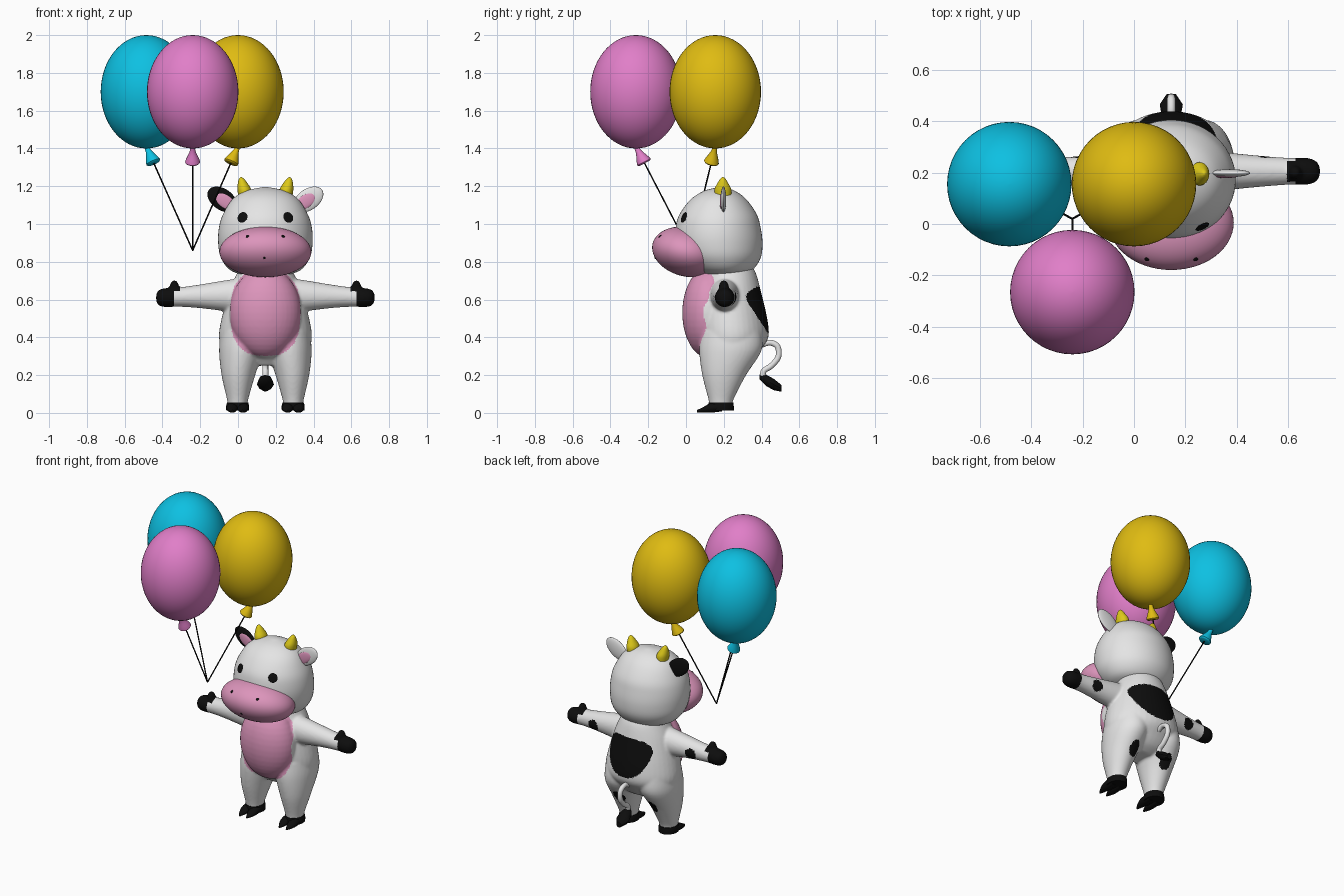
import bpy, bmesh, math
from mathutils import Vector, Matrix

if "Cube" in bpy.data.objects:
    bpy.data.objects.remove(bpy.data.objects["Cube"])

CX = 0.145  # centre line of the animal


def mat(name, r, g, b):
    m = bpy.data.materials.new(name)
    m.diffuse_color = (r, g, b, 1)
    m.use_nodes = True
    m.node_tree.nodes["Principled BSDF"].inputs["Base Color"].default_value = m.diffuse_color
    return m


white = mat("white", 0.78, 0.78, 0.78)
black = mat("black", 0.004, 0.004, 0.004)
skin_pink = mat("skin_pink", 0.72, 0.30, 0.50)
horn_yellow = mat("horn_yellow", 0.72, 0.58, 0.01)
balloon_pink = mat("balloon_pink", 0.75, 0.21, 0.58)
balloon_blue = mat("balloon_blue", 0.004, 0.53, 0.76)
balloon_gold = mat("balloon_gold", 0.74, 0.50, 0.006)


def finish(name, bm, *mats):
    bmesh.ops.recalc_face_normals(bm, faces=bm.faces)
    me = bpy.data.meshes.new(name)
    bm.to_mesh(me)
    bm.free()
    ob = bpy.data.objects.new(name, me)
    bpy.context.collection.objects.link(ob)
    for m in mats:
        me.materials.append(m)
    activate(ob)
    bpy.ops.object.shade_smooth_by_angle(angle=math.radians(50))
    return ob


def activate(ob):
    bpy.ops.object.select_all(action='DESELECT')
    ob.select_set(True)
    bpy.context.view_layer.objects.active = ob


def spline(rows, steps):
    """Smooth curve through the given rows of numbers."""
    out = []
    for i in range(len(rows) - 1):
        p0, p1, p2, p3 = (Vector(rows[min(max(i + k, 0), len(rows) - 1)]) for k in (-1, 0, 1, 2))
        for s in range(steps):
            t = s / steps
            out.append(p1 + 0.5 * t * (p2 - p0 + t * (2 * p0 - 5 * p1 + 4 * p2 - p3
                                                      + t * (3 * (p1 - p2) + p3 - p0))))
    return out + [Vector(rows[-1])]


def loft(bm, rows, axis='z', n=40, steps=5):
    """Elliptical rings; each row is position, centre a, centre b, radius a, radius b."""
    rings = []
    for t, a, b, ra, rb in spline(rows, steps):
        ring = []
        for k in range(n):
            w = 2 * math.pi * k / n
            u, v = a + ra * math.cos(w), b + rb * math.sin(w)
            co = {'z': (u, v, t), 'x': (t, u, v), 'y': (u, t, v)}[axis]
            ring.append(bm.verts.new(co))
        rings.append(ring)
    for r0, r1 in zip(rings, rings[1:]):
        for k in range(n):
            bm.faces.new((r0[k], r0[k - 1], r1[k - 1], r1[k]))
    bm.faces.new(rings[0])
    bm.faces.new(rings[-1])


def ball(bm, c, r, rot=Matrix.Identity(4), seg=40):
    m = Matrix.Translation(c) @ rot @ Matrix.Diagonal((*r, 1))
    bmesh.ops.create_uvsphere(bm, u_segments=seg, v_segments=seg // 2, radius=1, matrix=m)


def tube(name, pts, radius, m, sharp=True):
    cu = bpy.data.curves.new(name, 'CURVE')
    cu.dimensions = '3D'
    cu.bevel_depth, cu.bevel_resolution, cu.use_fill_caps = radius, 3, True
    sp = cu.splines.new('POLY')
    pts = pts if sharp else spline(pts, 8)
    sp.points.add(len(pts) - 1)
    for p, co in zip(sp.points, pts):
        p.co = (*co, 1)
    cu.materials.append(m)
    bpy.context.collection.objects.link(bpy.data.objects.new(name, cu))


# Body: torso, belly, legs and arms fused into one soft skin
bm = bmesh.new()
loft(bm, [(.25, CX, .22, .12, .07), (.28, CX, .235, .17, .11), (.33, CX, .235, .225, .155),
          (.40, CX, .243, .246, .193), (.50, CX, .237, .232, .193), (.65, CX, .23, .19, .165),
          (.74, CX, .23, .15, .14), (.79, CX, .22, .13, .12)])
ball(bm, (CX, .12, .53), (.19, .14, .24))
for s in (-1, 1):
    loft(bm, [(.03, CX + s * .147, .185, .052, .062), (.07, CX + s * .147, .185, .056, .066),
              (.20, CX + s * .143, .202, .089, .116), (.33, CX + s * .128, .235, .117, .165),
              (.43, CX + s * .12, .24, .115, .16)])
    loft(bm, [(CX + s * x, .205, z, ry, rz) for x, z, ry, rz in
              ((.08, .62, .09, .10), (.21, .62, .074, .082), (.35, .617, .060, .062),
               (.46, .613, .052, .051), (.53, .61, .052, .050), (.565, .61, .038, .040),
               (.578, .61, .015, .018))], 'x')
    ball(bm, (CX + s * .482, .2, .66), (.026, .028, .044), seg=20)
body = finish("body", bm, white, black, skin_pink)
rm = body.modifiers.new("fuse", 'REMESH')
rm.mode, rm.voxel_size, rm.use_smooth_shade = 'VOXEL', 0.008, True
sm = body.modifiers.new("soften", 'SMOOTH')
sm.factor, sm.iterations = 0.5, 5
for name in ("fuse", "soften"):
    bpy.ops.object.modifier_apply(modifier=name)


def coat(c):
    """Coat colour index: 0 white, 1 black, 2 pink."""
    x, y, z = c
    d = abs(x - CX)
    if d > .485 or (d > .45 and z > .645):
        return 1                                                    # hands
    if y < .15 and (d / .185) ** 2.6 + (abs(z - .53) / .228) ** 2.6 < 1:
        return 2                                                    # belly
    w = .155 + .3 * (z - .55)
    if y > .28 and (abs(x - .16) / w) ** 2.5 + (abs(z - .545) / .125) ** 2.5 < 1:
        return 1                                                    # back patch
    if y > .2 and ((d - .125) / .035) ** 2 + ((z - .22) / .045) ** 2 < 1:
        return 1                                                    # leg spots
    if y > .21 and ((d - .36) / .038) ** 2 + ((z - .605) / .036) ** 2 < 1:
        return 1                                                    # arm spots
    return 0


for p in body.data.polygons:
    p.material_index = coat(p.center)
    p.use_smooth = True

# Head
bm = bmesh.new()
loft(bm, [(z, CX, (y0 + y1) / 2, rx, (y1 - y0) / 2) for z, y0, y1, rx in
          ((.725, .12, .28, .10), (.755, .04, .35, .185), (.82, -.03, .395, .235),
           (.90, -.058, .405, .25), (.98, -.055, .395, .246), (1.05, -.035, .375, .225),
           (1.13, .025, .32, .175), (1.175, .095, .26, .105), (1.195, .17, .20, .015))], n=56)
head = finish("head", bm, white)

# Muzzle
bm = bmesh.new()
ball(bm, (CX, .005, .852), (.243, .187, .130), Matrix.Rotation(math.radians(-14), 4, 'X'), 56)
muzzle = finish("muzzle", bm, skin_pink)
bpy.context.view_layer.update()


def plate(name, target, x, z, rx, rz):
    """Thin dark disc lying on the front surface of the target."""
    hit, co, nor, _ = target.ray_cast((x, -1, z), (0, 1, 0))
    bm = bmesh.new()
    ball(bm, co, (rx, rz, .004), nor.to_track_quat('Z', 'Y').to_matrix().to_4x4(), 20)
    finish(name, bm, black)


for s, side in ((-1, "left"), (1, "right")):
    # Eyes and nostrils
    plate("eye_" + side, head, CX + s * .121, 1.035, .029, .030)
    plate("nostril_" + side, muzzle, CX + s * .095, .935, .009, .009)
    # Horns, leaning outward
    bm = bmesh.new()
    loft(bm, [(1.15, CX + s * .108, .195, .036, .045), (1.185, CX + s * .112, .195, .036, .044),
              (1.215, CX + s * .120, .195, .026, .029), (1.238, CX + s * .126, .195, .014, .015),
              (1.248, CX + s * .128, .195, .003, .003)], n=24)
    finish("horn_" + side, bm, horn_yellow)
    # Ears with a pink inside
    tilt = Matrix.Rotation(math.radians(-35 * s), 4, 'Y')
    bm = bmesh.new()
    ball(bm, (CX + s * .228, .198, 1.130), (.088, .015, .056), tilt)
    finish("ear_" + side, bm, black if s < 0 else white)
    bm = bmesh.new()
    ball(bm, (CX + s * .212, .187, 1.119), (.060, .008, .034), tilt)
    finish("inner_ear_" + side, bm, skin_pink)
    # Cloven hooves: a rounded block with two pointed toes
    bm = bmesh.new()
    hx = CX + s * .147
    loft(bm, [(.012, hx, .185, .060, .068), (.035, hx, .185, .061, .068),
              (.056, hx, .185, .056, .066)], n=28, steps=2)
    for k in (-1, 1):
        loft(bm, [(.19, hx + k * .029, .032, .030, .024), (.13, hx + k * .029, .026, .030, .025),
                  (.09, hx + k * .028, .016, .022, .014), (.058, hx + k * .026, .009, .005, .006)],
             'y', n=16, steps=3)
    finish("hoof_" + side, bm, black)
plate("mouth", muzzle, CX - .005, .82, .006, .006)

# Tail with a dark tuft
tube("tail", [(CX, .40, .36), (CX, .445, .372), (CX, .485, .350), (CX, .488, .295),
              (CX, .45, .248), (CX, .412, .222), (CX, .405, .180)], .016, white, False)
bm = bmesh.new()
loft(bm, [(.39, CX, .19, .012, .012), (.425, CX, .172, .038, .030), (.465, CX, .150, .045, .030),
          (.505, CX, .130, .018, .018)], 'y', n=8, steps=1)
finish("tail_tuft", bm, black)

# Balloons: envelope, flared knot and string meeting at one point
grip = Vector((-.24, .02, .86))
for side, x, y, m in (("blue", -.485, .155, balloon_blue), ("pink", -.24, -.265, balloon_pink),
                      ("gold", 0, .155, balloon_gold)):
    bm = bmesh.new()
    loft(bm, [(1.70 + .30 * math.sin(a), x, y, .242 * math.cos(a), .242 * math.cos(a))
              for a in (math.radians(-89.5 + 179 * i / 32) for i in range(33))], n=48, steps=1)
    finish("balloon_" + side, bm, m)
    top = Vector((x, y, 1.41))
    down = (grip - top).normalized()
    bm = bmesh.new()
    loft(bm, [(0, 0, 0, .012, .012), (.03, 0, 0, .016, .016), (.065, 0, 0, .030, .030),
              (.092, 0, 0, .040, .040), (.100, 0, 0, .030, .030)], n=20, steps=2)
    bm.transform(Matrix.Translation(top) @ down.to_track_quat('Z', 'Y').to_matrix().to_4x4())
    finish("knot_" + side, bm, m)
    tube("string_" + side, [top + down * .09, grip], .004, black)
